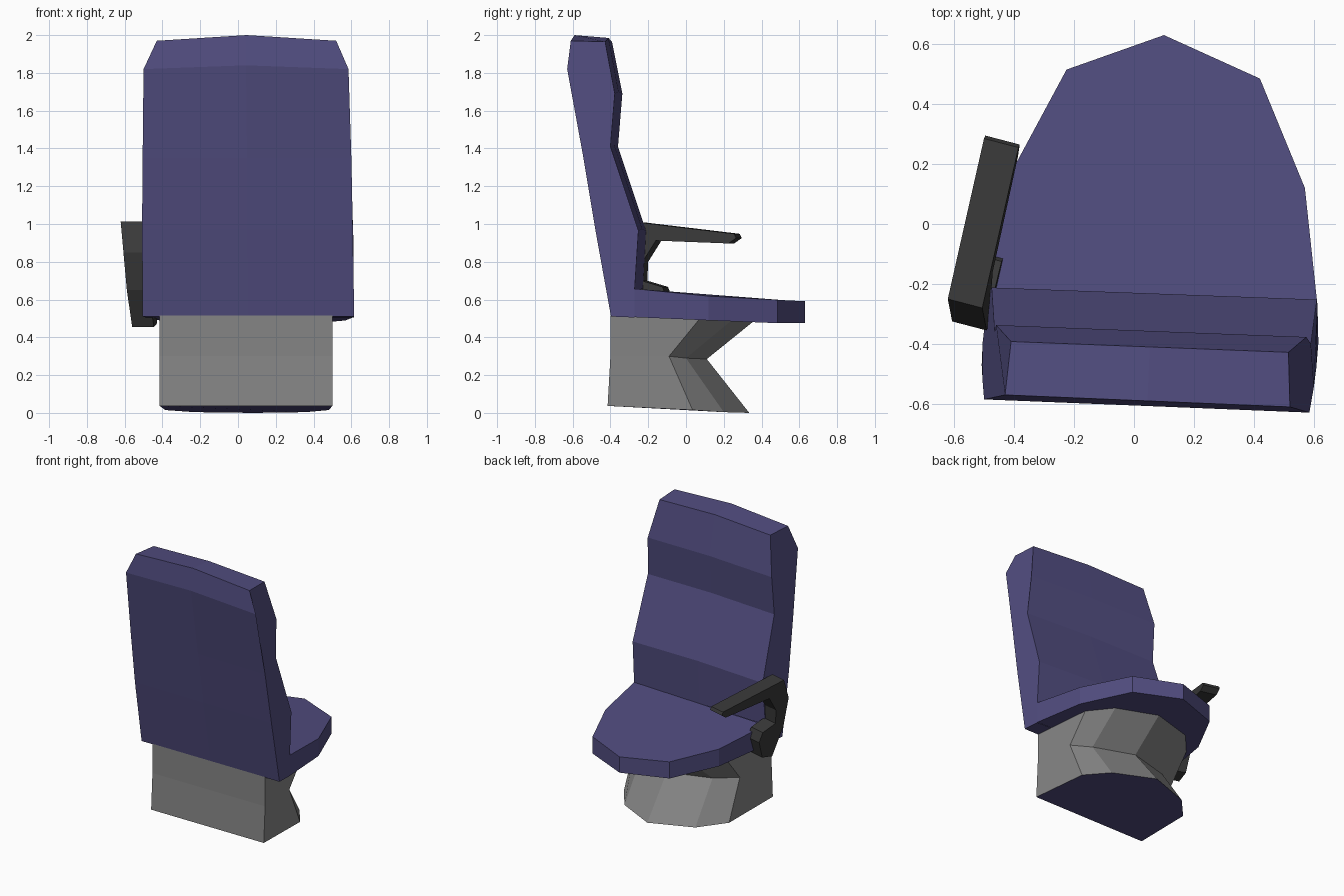
import bpy, bmesh


def material(name, rgb):
    m = bpy.data.materials.new(name)
    m.diffuse_color = (*rgb, 1)
    return m


purple = material("purple_fabric", (0.083, 0.074, 0.215))
grey = material("grey_pedestal", (0.235, 0.235, 0.235))
dark = material("dark_plastic", (0.04, 0.04, 0.04))


def loft(name, rings, mats, skip=(), start_cap=True, end_cap=True):
    """Join matching closed rings with quads, leaving out skipped segments."""
    bm = bmesh.new()
    vs = [[bm.verts.new(p) for p in r] for r in rings]
    n = len(vs[0])
    for a, b in zip(vs, vs[1:]):
        for i in range(n):
            if i not in skip:
                j = (i + 1) % n
                bm.faces.new((a[i], a[j], b[j], b[i]))
    if start_cap:
        f = bm.faces.new(vs[0][::-1])
        f.material_index = len(mats) - 1
    if end_cap:
        bm.faces.new(vs[-1])
    bmesh.ops.recalc_face_normals(bm, faces=bm.faces[:])
    me = bpy.data.meshes.new(name)
    bm.to_mesh(me)
    bm.free()
    for m in mats:
        me.materials.append(m)
    ob = bpy.data.objects.new(name, me)
    bpy.context.collection.objects.link(ob)
    return ob


# Backrest: side profile (y, z, left x, right x, crown rise), slightly skewed
profile = [
    (-0.397, 0.51, -0.505, 0.615, 0, 0.0),
    (-0.475, 0.97, -0.508, 0.608, 0, 0.005),
    (-0.533, 1.35, -0.505, 0.600, 0, 0.01),
    (-0.607, 1.82, -0.50, 0.585, 0.02, 0.022),
    (-0.59, 1.97, -0.43, 0.52, 0.03, 0.02),
    (-0.41, 1.965, -0.41, 0.515, 0.02, 0.018),
    (-0.357, 1.69, -0.46, 0.575, 0.01, 0.02),
    (-0.38, 1.41, -0.465, 0.59, 0.01, 0.02),
    (-0.232, 0.965, -0.475, 0.61, 0.01, 0.02),
    (-0.25, 0.655, -0.485, 0.612, 0, 0.022),
    (-0.25, 0.505, -0.485, 0.612, 0, 0.022),
]
rings = [
    [(xl, y + s, z) for y, z, xl, xr, c, s in profile],
    [((xl + xr) / 2, y, z + c) for y, z, xl, xr, c, s in profile],
    [(xr, y - s, z) for y, z, xl, xr, c, s in profile],
]
loft("backrest", rings, [purple], skip=(9,))

# Seat cushion: rounded outline, open where it meets the backrest
outline = [(-0.485, -0.228), (-0.4, 0.19), (-0.225, 0.515), (0.10, 0.63),
           (0.42, 0.485), (0.57, 0.12), (0.612, -0.272)]


def seat_top(y):
    return 0.615 - (y - 0.15) * (0.1 if y < 0.15 else 0.05)


def seat_bottom(y):
    return max(0.475, 0.495 - 0.043 * y)


loft("seat", [[(x, y, seat_bottom(y)) for x, y in outline],
              [(x, y, seat_top(y)) for x, y in outline]], [purple], skip=(6,))

# Pedestal: plan (x, y, ground z, waist inset, top outset), purple underside
plan = [(-0.415, -0.415, 0.037, -0.015, 0.015), (-0.385, 0.05, 0.015, 0.125, 0.035),
        (-0.23, 0.22, 0.004, 0.2, 0.04), (0.08, 0.335, 0.0, 0.225, 0.02),
        (0.36, 0.2, 0.004, 0.2, 0.04), (0.48, 0.035, 0.015, 0.125, 0.035),
        (0.50, -0.415, 0.037, -0.015, 0.015)]
loft("pedestal", [
    [(x, y, z) for x, y, z, w, t in plan],
    [(x, y - w, 0.30 - 0.2 * max(0, w - 0.15)) for x, y, z, w, t in plan],
    [(x, y + t, seat_bottom(y) + 0.002) for x, y, z, w, t in plan],
], [grey, purple], end_cap=False)

# Armrest: C-shaped side profile (y, z), leaning and turned inwards
arm = [(-0.25, 1.012), (0.285, 0.948), (0.295, 0.925), (0.255, 0.897),
       (-0.13, 0.912), (-0.20, 0.80), (-0.205, 0.70), (-0.095, 0.667),
       (-0.07, 0.60), (-0.11, 0.475), (-0.20, 0.455), (-0.29, 0.65), (-0.325, 0.85)]


def arm_side(width, back):
    return [(-0.62 + 0.215 * max(0, y + 0.25) + 0.09 * (1 - z) + width,
             y - back, z) for y, z in arm]


loft("armrest", [arm_side(0, 0), arm_side(0.115, 0.03)], [dark])
